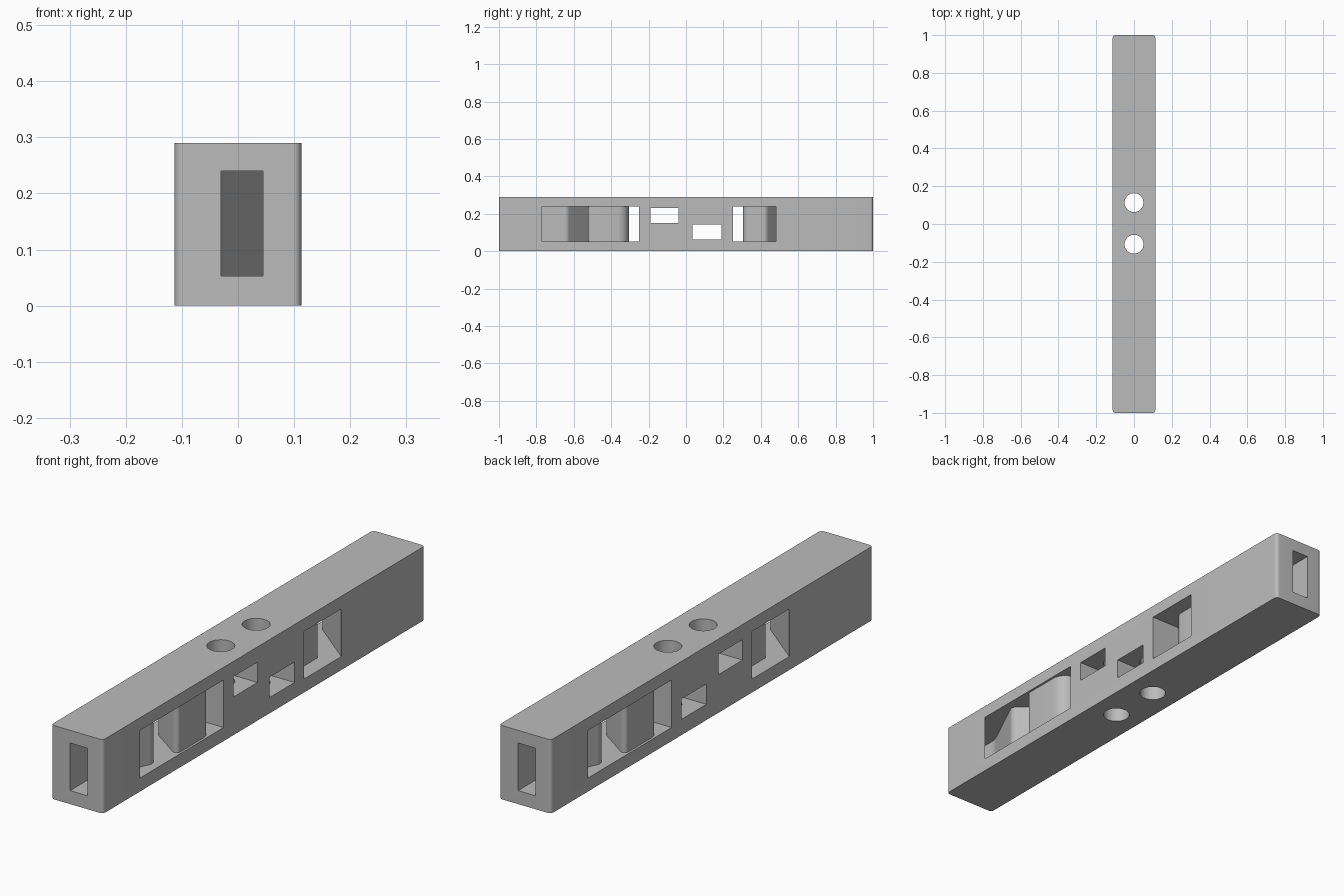
import bpy, bmesh, math
from mathutils import Vector

if "Cube" in bpy.data.objects:
    bpy.data.objects.remove(bpy.data.objects["Cube"])

H, W = 0.29, 0.113          # bar height and half width
Z0, Z1 = 0.053, 0.24        # floor and ceiling of the strap channels

grey = bpy.data.materials.new("plain grey")
grey.diffuse_color = (0.5, 0.5, 0.5, 1)
grey.use_nodes = True
grey.node_tree.nodes["Principled BSDF"].inputs["Base Color"].default_value = grey.diffuse_color


def fillet(corners, steps=8):
    """Outline from (x, y, radius) corners, each one rounded by its radius."""
    out = []
    n = len(corners)
    for i, (x, y, r) in enumerate(corners):
        p = Vector((x, y))
        if r == 0:
            out.append(p)
            continue
        a = (Vector(corners[i - 1][:2]) - p).normalized()
        b = (Vector(corners[(i + 1) % n][:2]) - p).normalized()
        half = a.angle(b) / 2
        c = p + (a + b).normalized() * r / math.sin(half)
        t = r / math.tan(half)
        s, e = p + a * t - c, p + b * t - c
        a0 = math.atan2(s.y, s.x)
        d = (math.atan2(e.y, e.x) - a0 + math.pi) % (2 * math.pi) - math.pi
        for k in range(steps + 1):
            g = a0 + d * k / steps
            out.append(c + Vector((math.cos(g), math.sin(g))) * r)
    return out


def prism(name, outline, z0, z1, turn=False):
    """Extrude an xy outline; turn spins it half a turn about z."""
    s = -1 if turn else 1
    bm = bmesh.new()
    f = bm.faces.new([bm.verts.new((s * p[0], s * p[1], z0)) for p in outline])
    up = bmesh.ops.extrude_face_region(bm, geom=[f])["geom"]
    bmesh.ops.translate(bm, vec=(0, 0, z1 - z0),
                        verts=[v for v in up if isinstance(v, bmesh.types.BMVert)])
    bmesh.ops.recalc_face_normals(bm, faces=bm.faces)
    me = bpy.data.meshes.new(name)
    bm.to_mesh(me)
    bm.free()
    me.materials.append(grey)
    ob = bpy.data.objects.new(name, me)
    bpy.context.collection.objects.link(ob)
    return ob


def activate(ob):
    bpy.ops.object.select_all(action="DESELECT")
    ob.select_set(True)
    bpy.context.view_layer.objects.active = ob


def cut(ob, cutter):
    m = ob.modifiers.new("cut", "BOOLEAN")
    m.operation, m.solver, m.object = "DIFFERENCE", "EXACT", cutter
    activate(ob)
    bpy.ops.object.modifier_apply(modifier=m.name)
    bpy.data.objects.remove(cutter)


def rect(x0, x1, y0, y1):
    return [(x0, y0), (x1, y0), (x1, y1), (x0, y1)]


# Main bar with rounded upright edges
r = 0.015
bar = prism("bar", fillet([(-W, -1, r), (W, -1, r), (W, 1, r), (-W, 1, r)]), 0, H)

# Strap channel: end slot, long side opening, slanted passage, short side opening
channel = fillet([
    (-0.03, -1.05, 0), (0.045, -1.05, 0), (0.045, -0.9, 0.1), (W, -0.77, 0),
    (0.16, -0.77, 0), (0.16, -0.25, 0), (-0.16, -0.25, 0), (-0.16, -0.48, 0),
    (-W, -0.48, 0), (0.086, -0.639, 0.03), (-0.03, -0.88, 0.1)])

# Pillar the strap wraps around
pillar = fillet([
    (0.104, -0.537, 0.015), (0.104, -0.305, 0.06),
    (-0.05, -0.305, 0.04), (-0.05, -0.43, 0.03)])

parts = [bar]
for turn, end in ((False, "front"), (True, "back")):
    cut(bar, prism("channel_cutter", channel, Z0, Z1, turn))
    parts.append(prism(end + "_pillar", pillar, Z0 - 0.004, Z1 + 0.004, turn))

# Cross windows
cut(bar, prism("window_cutter", rect(-0.2, 0.2, -0.19, -0.04), 0.15, 0.23))
cut(bar, prism("window_cutter", rect(-0.2, 0.2, 0.035, 0.19), 0.062, 0.142))

# Upright round holes
for y in (-0.107, 0.113):
    circle = [(0.05 * math.cos(k * math.pi / 24), y + 0.05 * math.sin(k * math.pi / 24))
              for k in range(48)]
    cut(bar, prism("hole_cutter", circle, -0.1, H + 0.1))

for ob in parts:
    activate(ob)
    bpy.ops.object.shade_smooth_by_angle(angle=math.radians(30))
